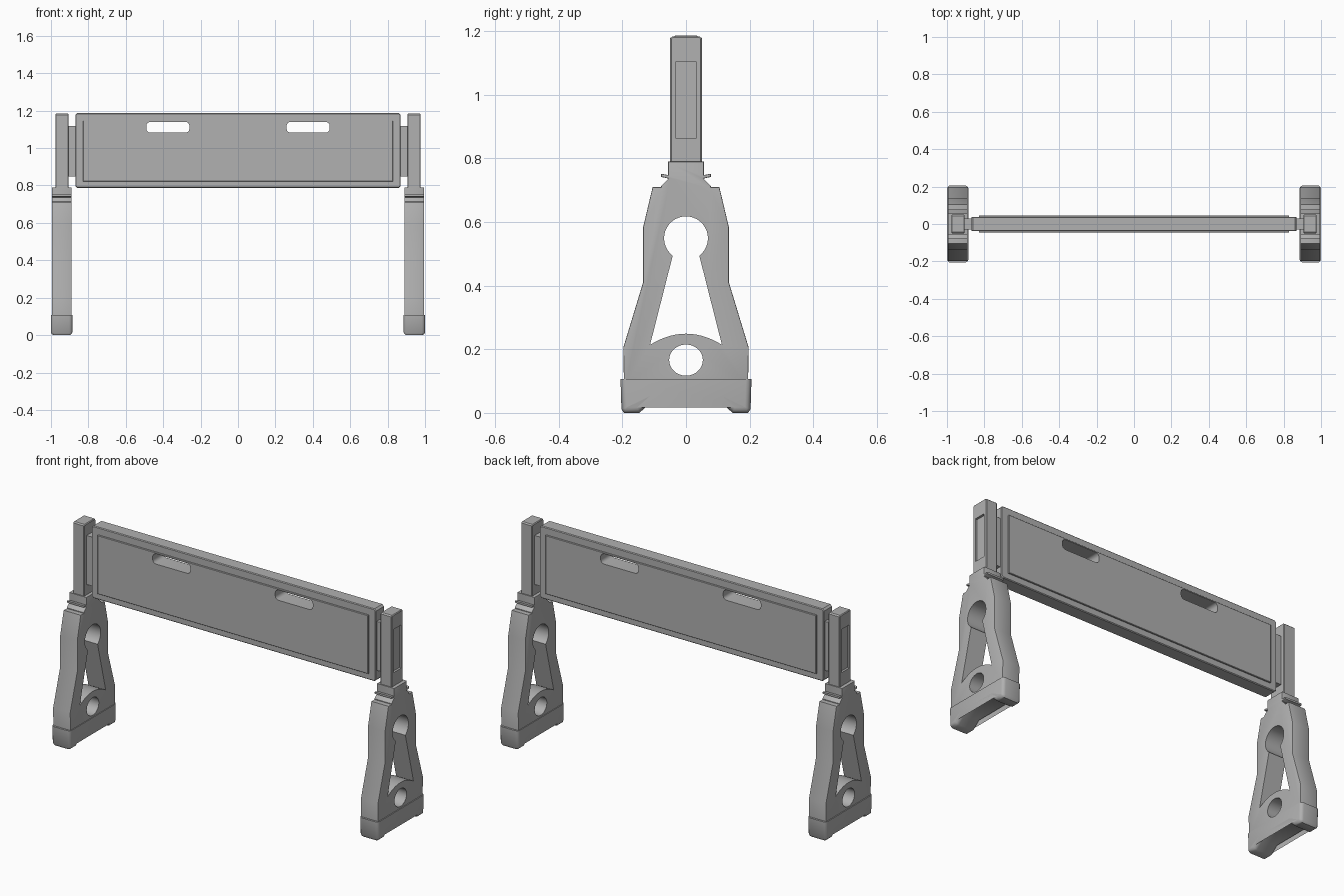
import bpy, bmesh
from math import sin, cos, pi, atan2

if "Cube" in bpy.data.objects:
    bpy.data.objects.remove(bpy.data.objects["Cube"])

grey = bpy.data.materials.new("dark_grey")
grey.diffuse_color = (.44, .44, .44, 1)
grey.use_nodes = True
grey.node_tree.nodes["Principled BSDF"].inputs["Base Color"].default_value = grey.diffuse_color


def prism(name, pts, lo, hi, axis='x', bevel=0.0, seg=2, flat_top=False):
    """Extrude a 2D outline along x (pts = y,z) or y (pts = x,z), rounding the cap rims."""
    def place(p, d):
        return (d, p[0], p[1]) if axis == 'x' else (p[0], d, p[1])
    k = 0 if axis == 'x' else 1
    bm = bmesh.new()
    a = [bm.verts.new(place(p, lo)) for p in pts]
    b = [bm.verts.new(place(p, hi)) for p in pts]
    bm.faces.new(a)
    bm.faces.new(b)
    for i in range(len(pts)):
        j = (i + 1) % len(pts)
        bm.faces.new((a[i], a[j], b[j], b[i]))
    bmesh.ops.recalc_face_normals(bm, faces=bm.faces)
    if bevel:
        top = max(p[1] for p in pts) - 1e-5
        rim = [e for e in bm.edges if abs(e.verts[0].co[k] - e.verts[1].co[k]) < 1e-6
               and not (flat_top and all(v.co.z > top for v in e.verts))]
        bmesh.ops.bevel(bm, geom=rim, offset=bevel, segments=seg, profile=0.5,
                        affect='EDGES', clamp_overlap=True)
    me = bpy.data.meshes.new(name)
    bm.to_mesh(me)
    bm.free()
    me.materials.append(grey)
    ob = bpy.data.objects.new(name, me)
    bpy.context.collection.objects.link(ob)
    return ob


def rect(a0, a1, z0, z1):
    return [(a0, z0), (a1, z0), (a1, z1), (a0, z1)]


def both(half):
    """Mirror a half outline (positive y, top to bottom) into a closed one."""
    return half + [(-y, z) for y, z in reversed(half)]


def activate(ob):
    bpy.ops.object.select_all(action='DESELECT')
    ob.select_set(True)
    bpy.context.view_layer.objects.active = ob


def cut(ob, cutter):
    activate(ob)
    m = ob.modifiers.new("cut", 'BOOLEAN')
    m.operation, m.solver, m.object = 'DIFFERENCE', 'EXACT', cutter
    bpy.ops.object.modifier_apply(modifier=m.name)
    bpy.data.objects.remove(cutter)


def finish(ob, mirror=True, angle=pi / 6):
    activate(ob)
    bpy.ops.object.shade_smooth_by_angle(angle=angle)
    if mirror:
        ob.modifiers.new("mirror", 'MIRROR')


# Legs: stepped, notched neck and flared body
leg = prism("leg", both([(.056, .79), (.056, .748), (.078, .752), (.078, .742), (.055, .737),
                         (.078, .714), (.078, .71), (.105, .71), (.135, .583), (.135, .41),
                         (.197, .206), (.195, .08)]),
            .889, .995, bevel=.009)

# Keyhole opening: round head, tapered slot, arched floor
a0 = atan2(-.055, .042)
key = [(.069 * cos(t), .549 + .069 * sin(t))
       for t in [a0 + (pi - 2 * a0) * i / 28 for i in range(29)]]
key += [(-.113 + .226 * i / 14, .214 + .035 * (1 - (i / 7 - 1) ** 2)) for i in range(15)]
cut(leg, prism("cutter", key, .8, 1.1))

# Lower round hole
hole = [(.053 * cos(i * pi / 16), .166 + .049 * sin(i * pi / 16)) for i in range(32)]
cut(leg, prism("cutter", hole, .8, 1.1))
finish(leg)

# Feet with a raised arch and soft lower rims
foot = prism("foot", both([(.206, .107), (.203, .012), (.195, 0), (.147, 0), (.107, .035)]),
             .885, 1.0, bevel=.018, seg=3, flat_top=True)
finish(foot, angle=pi / 4)

# Posts with a recess on the outer face
post = prism("post", both([(.043, 1.184), (.05, 1.178), (.05, .76)]), .906, .976, bevel=.004, seg=1)
cut(post, prism("cutter", rect(-.033, .033, .864, 1.103), .964, 1.05))
finish(post)

# Connectors joining the board to the posts
finish(prism("connector", rect(-.029, .029, .847, 1.118), .86, .91))

# Board and raised panel, both pierced by two hand slots
board = prism("board", [(-.87, .797), (-.86, .787), (.86, .787), (.87, .797),
                        (.87, 1.177), (.86, 1.187), (-.86, 1.187), (-.87, 1.177)],
              -.038, .038, axis='y', bevel=.004, seg=1)
panel = prism("panel", rect(-.828, .828, .822, 1.146), -.046, .046, axis='y', bevel=.002, seg=1)
for ob in (board, panel):
    for cx in (-.375, .375):
        slot, r = [], .02
        for q, (sx, sz) in enumerate([(1, 1), (-1, 1), (-1, -1), (1, -1)]):
            for i in range(6):
                t = (q + i / 5) * pi / 2
                slot.append((cx + sx * (.115 - r) + r * cos(t),
                             1.111 + sz * (.028 - r) + r * sin(t)))
        cut(ob, prism("cutter", slot, -.2, .2, axis='y'))
    finish(ob, mirror=False)
